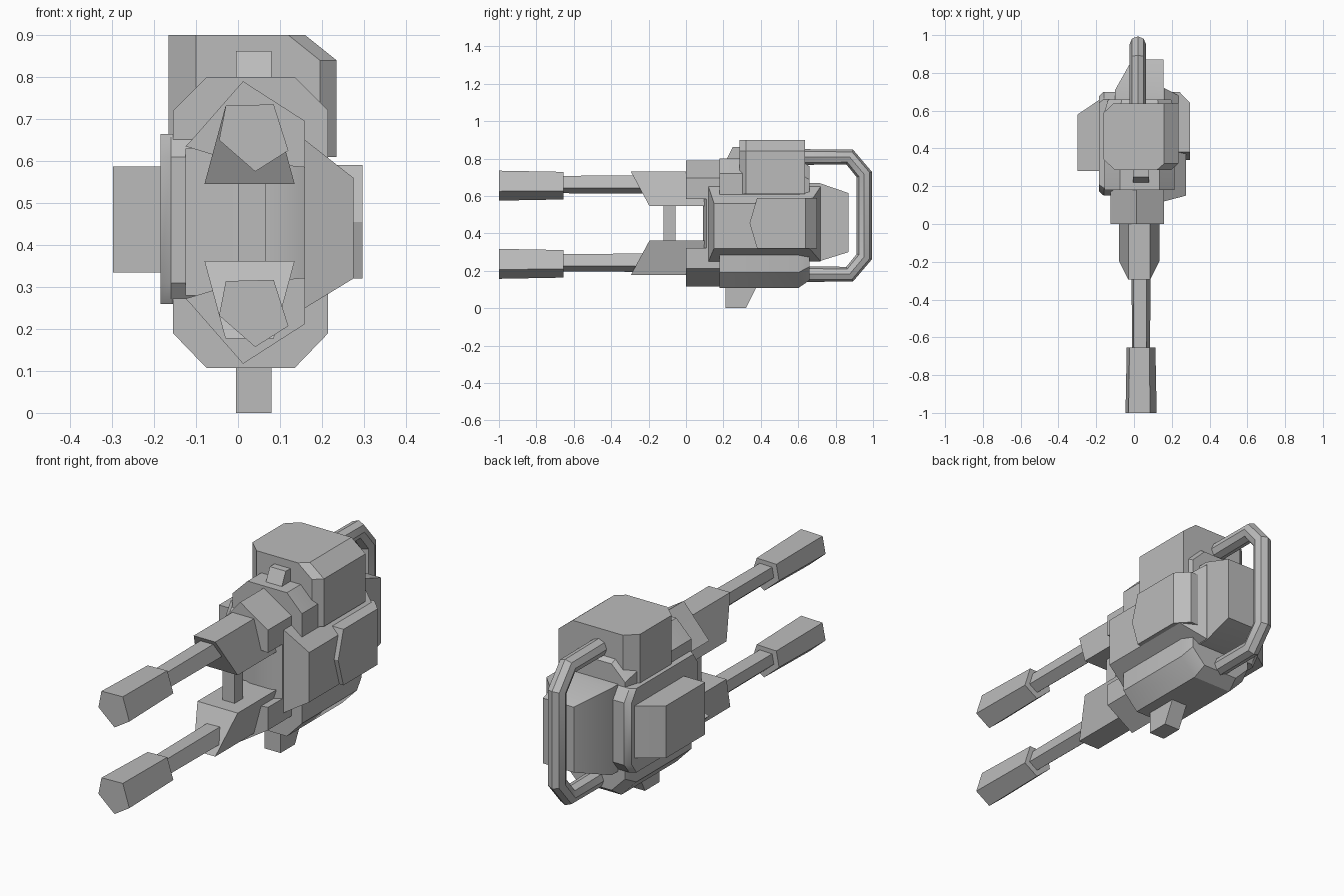
import bpy, bmesh, math

cube = bpy.data.objects.get("Cube")
if cube:
    bpy.data.objects.remove(cube, do_unlink=True)

metal = bpy.data.materials.new("grey_metal")
metal.use_nodes = True
GREY = (0.5, 0.5, 0.5, 1)
metal.diffuse_color = GREY
next(n for n in metal.node_tree.nodes if n.type == 'BSDF_PRINCIPLED').inputs["Base Color"].default_value = GREY

MID_Z = 0.4535


def finish(ob):
    """Link material and smooth shading with sharp edges kept."""
    bpy.ops.object.select_all(action='DESELECT')
    bpy.context.view_layer.objects.active = ob
    ob.select_set(True)
    bpy.ops.object.shade_smooth_by_angle(angle=math.radians(32))
    return ob


def loft(name, axis, *rings, flip=False):
    """Skin rings of 2D points; each ring is (position on axis, points)."""
    def place(p, t):
        a, b = p
        co = {'X': (t, a, b), 'Y': (a, t, b), 'Z': (a, b, t)}[axis]
        return (co[0], co[1], 2 * MID_Z - co[2]) if flip else co
    bm = bmesh.new()
    loops = [[bm.verts.new(place(p, t)) for p in pts] for t, pts in rings]
    n = len(loops[0])
    for lo, hi in zip(loops, loops[1:]):
        for i in range(n):
            j = (i + 1) % n
            bm.faces.new((lo[i], lo[j], hi[j], hi[i]))
    bm.faces.new(loops[0])
    bm.faces.new(loops[-1])
    bmesh.ops.recalc_face_normals(bm, faces=bm.faces)
    me = bpy.data.meshes.new(name)
    bm.to_mesh(me)
    bm.free()
    me.materials.append(metal)
    ob = bpy.data.objects.new(name, me)
    bpy.context.collection.objects.link(ob)
    return finish(ob)


def prism(name, axis, pts, lo, hi, flip=False):
    return loft(name, axis, (lo, pts), (hi, pts), flip=flip)


def rect(a0, a1, b0, b1):
    return [(a0, b0), (a1, b0), (a1, b1), (a0, b1)]


# Main octagonal body, back edge tapering in
octagon = [(-.075, .80), (.135, .80), (.215, .72), (.215, .19),
           (.135, .107), (-.075, .107), (-.155, .19), (-.155, .72)]
inner = [(.03 + (x - .03) * .9, MID_Z + (z - MID_Z) * .88) for x, z in octagon]
loft("main_body", 'Y', (.18, octagon), (.60, octagon), (.66, inner))

# Recessed core between the two cowls
prism("front_core", 'Z', [(-.125, .14), (0, .09), (.11, .09), (.16, .11),
                          (.16, .25), (-.125, .25)], .28, .63)
prism("strut", 'Z', rect(0, .066, -.12, -.055), .35, .56)

# Mirrored upper and lower cowls and barrel shrouds
for side, flip in (("upper", False), ("lower", True)):
    cowl = [(.012, .79), (.16, .695), (.16, .585), (-.01, .60),
            (-.125, .635), (-.115, .645)]
    loft(side + "_cowl", 'Y', (0, cowl), (.25, cowl), flip=flip)
    top = [(-.03, .73), (.085, .73)]
    bottom = [(.135, .545), (-.08, .545)]
    shroud = loft(side + "_shroud", 'Y', (-.295, top + bottom), (.10, top + bottom), flip=flip)
    # Rake the muzzle end of the shroud backwards
    for v in shroud.data.vertices:
        if v.co.y < -.2 and abs(v.co.z - MID_Z) < .15:
            v.co.y = -.195
    finish(shroud)

# Twin barrels with five-sided muzzles
penta = [(-.066, .077), (.048, .080), (.083, -.030), (.004, -.080), (-.082, -.005)]


def section(scale, z):
    return [(.037 + a * scale, z + b * scale) for a, b in penta]


for side, z in (("upper", .655), ("lower", .237)):
    loft(side + "_muzzle", 'Y', (-1, section(1, z)), (-.655, section(.92, z)))
    loft(side + "_barrel", 'Y', (-.66, section(.58, z + .006)), (-.1, section(.62, z + .006)))

# Side plates with bevelled rims
loft("left_plate", 'X',
     (.16, [(.12, .25), (.72, .25), (.72, .65), (.12, .65)]),
     (.275, [(.15, .32), (.66, .32), (.66, .56), (.15, .56)]))
plate = [(.15, .31), (.19, .26), (.66, .26), (.70, .31),
         (.70, .61), (.66, .665), (.19, .665), (.15, .61)]
loft("right_plate", 'X', (-.10, plate), (-.16, plate),
     (-.185, [(.425 + (y - .425) * .92, z) for y, z in plate]))

# Side boxes
loft("left_box", 'X',
     (.18, [(.38, .32), (.70, .32), (.70, .59), (.38, .59), (.34, .455)]),
     (.24, [(.38, .32), (.70, .32), (.70, .59), (.38, .59), (.34, .455)]),
     (.297, [(.38, .32), (.64, .32), (.64, .59), (.38, .59), (.34, .455)]))
prism("right_box", 'Z', [(-.298, .28), (-.15, .28), (-.15, .67), (-.18, .66),
                         (-.298, .58)], .335, .587)

# Top box: chamfered corners on one side, sloped top edge on the other


def plan(x_max):
    return [(-.165, .345), (-.10, .285), (x_max - .04, .285), (x_max, .32),
            (x_max, .637), (-.11, .637), (-.165, .585)]


loft("top_box", 'Z', (.61, plan(.235)), (.84, plan(.235)), (.90, plan(.16)))

# Rear block narrowing to the back
loft("rear_block", 'Y',
     (.60, rect(-.10, .155, .25, .67)),
     (.71, rect(-.10, .155, .25, .67)),
     (.87, rect(-.01, .155, .30, .615)))

# Sight on top and fin underneath
prism("top_sight", 'X', [(.21, .78), (.25, .862), (.31, .862), (.31, .78)], -.005, .08)
prism("bottom_fin", 'X', [(.21, .14), (.21, 0), (.32, 0), (.39, .14)], -.005, .08)

# Rear tubular handle
curve = bpy.data.curves.new("rear_handle", 'CURVE')
curve.dimensions = '3D'
curve.bevel_depth = .043
curve.bevel_resolution = 2
curve.use_fill_caps = True
path = [(.55, .808), (.875, .808), (.953, .715), (.953, .275), (.875, .182), (.55, .182)]
spline = curve.splines.new('POLY')
spline.points.add(len(path) - 1)
for p, (y, z) in zip(spline.points, path):
    p.co = (.02, y, z, 1)
curve.materials.append(metal)
handle = bpy.data.objects.new("rear_handle", curve)
bpy.context.collection.objects.link(handle)
bpy.ops.object.select_all(action='DESELECT')
bpy.context.view_layer.objects.active = handle
handle.select_set(True)
bpy.ops.object.convert(target='MESH')
finish(bpy.context.view_layer.objects.active)
